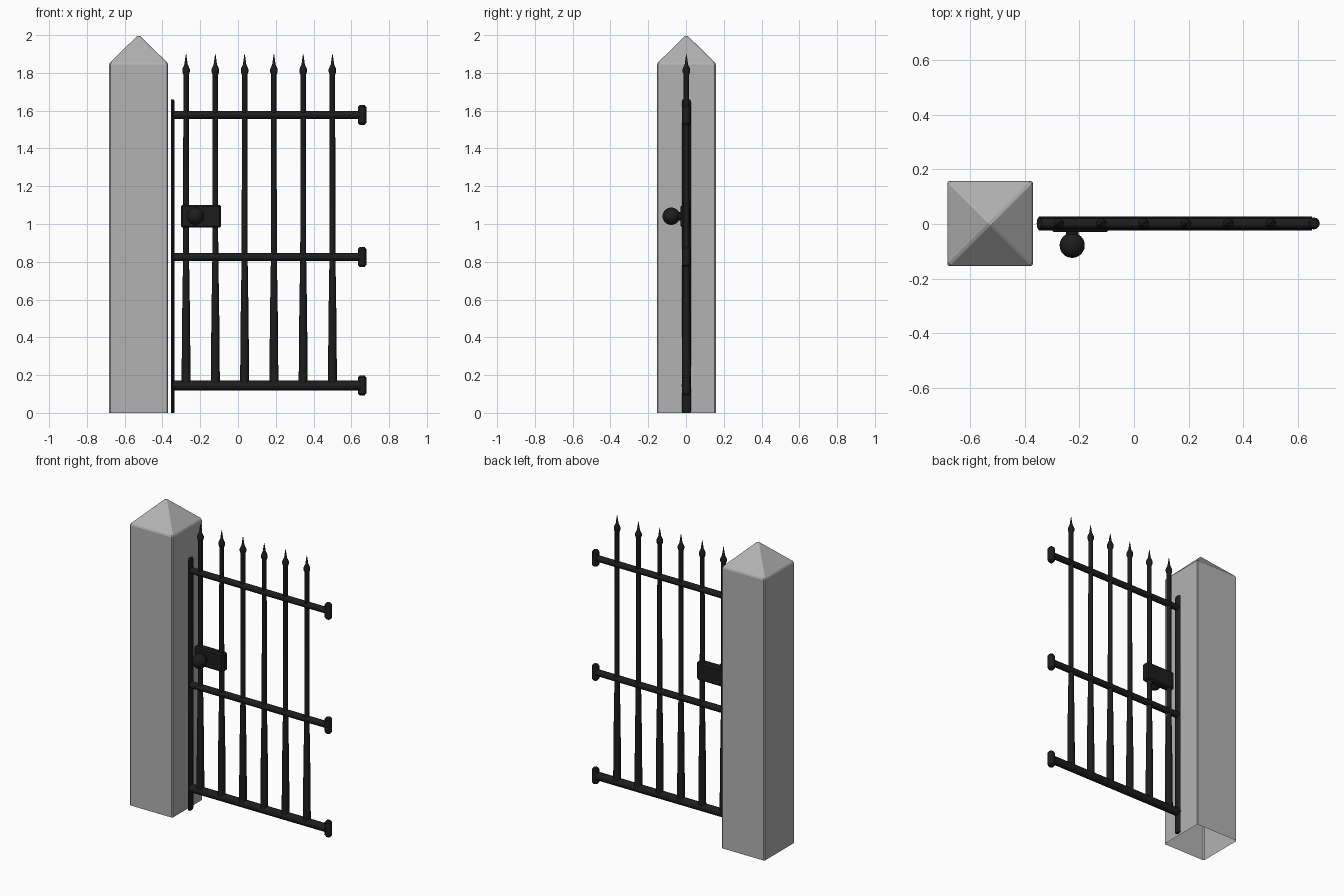
import bpy
import bmesh
from math import radians
from mathutils import Matrix, Vector

if "Cube" in bpy.data.objects:
    bpy.data.objects.remove(bpy.data.objects["Cube"], do_unlink=True)


def material(name, rgb):
    mat = bpy.data.materials.new(name)
    mat.use_nodes = True
    mat.diffuse_color = (*rgb, 1)
    mat.node_tree.nodes["Principled BSDF"].inputs["Base Color"].default_value = (*rgb, 1)
    return mat


STONE = material("grey_stone", (0.45, 0.45, 0.45))
IRON = material("black_iron", (0.012, 0.012, 0.012))
GATE_Y = 0.002


def finish(name, bm, mat, smooth=True, bevel=0):
    mesh = bpy.data.meshes.new(name)
    bmesh.ops.recalc_face_normals(bm, faces=bm.faces)
    bm.to_mesh(mesh)
    bm.free()
    mesh.materials.append(mat)
    obj = bpy.data.objects.new(name, mesh)
    bpy.context.collection.objects.link(obj)
    if bevel:
        mod = obj.modifiers.new("soft_edges", "BEVEL")
        mod.width = bevel
        mod.segments = 1
        mod.limit_method = "ANGLE"
    if smooth:
        bpy.ops.object.select_all(action="DESELECT")
        obj.select_set(True)
        bpy.context.view_layer.objects.active = obj
        bpy.ops.object.shade_smooth_by_angle(angle=radians(35))
    return obj


def turned(name, profile, location, sides=12, axis="Z", squash=1):
    """Solid of revolution from (radius, height) pairs, closed at both ends."""
    bm = bmesh.new()
    rings = []
    for radius, height in profile:
        ring = bmesh.ops.create_circle(bm, segments=sides, radius=radius)["verts"]
        for v in ring:
            v.co.x *= squash
            v.co.z = height
        rings.append(ring)
    for low, high in zip(rings, rings[1:]):
        for i in range(sides):
            j = (i + 1) % sides
            bm.faces.new((low[i], low[j], high[j], high[i]))
    bm.faces.new(rings[0])
    bm.faces.new(rings[-1])
    turn = {"Z": Matrix(), "X": Matrix.Rotation(radians(90), 4, "Y"),
            "Y": Matrix.Rotation(radians(90), 4, "X")}[axis]
    bm.transform(Matrix.Translation(location) @ turn)
    return finish(name, bm, IRON)


# Stone pillar: hollow square shaft with a pyramid cap, open underneath
bm = bmesh.new()
half = 0.156
corners = [(-half, -half), (half, -half), (half, half), (-half, half)]
base = [bm.verts.new((x, y, 0)) for x, y in corners]
shoulder = [bm.verts.new((x, y, 1.85)) for x, y in corners]
apex = bm.verts.new((0, 0, 2.003))
for i in range(4):
    j = (i + 1) % 4
    bm.faces.new((base[i], base[j], shoulder[j], shoulder[i]))
    bm.faces.new((shoulder[i], shoulder[j], apex))
bm.transform(Matrix.Translation((-0.526, GATE_Y, 0)))
finish("stone_pillar", bm, STONE, smooth=False, bevel=0.006)

# Flat upright beside the pillar
turned("hinge_upright", [(0.02, 0), (0.024, 0.01), (0.024, 1.645), (0.02, 1.658)],
       (-0.346, GATE_Y, 0), squash=0.4)

# Rails, each with a rounded upright end stop
for label, z, radius in (("bottom", 0.145, 0.026), ("middle", 0.825, 0.021), ("top", 1.577, 0.02)):
    turned(label + "_rail", [(radius, -0.348), (radius, 0.65)], (0, GATE_Y, z), axis="X")
    turned(label + "_rail_end", [(0.014, -0.052), (0.022, -0.042), (0.022, 0.042), (0.014, 0.052)],
           (0.657, GATE_Y, z))

# Tapering bars with spear tips
bar_profile = [(0.024, 0.145), (0.021, 0.5), (0.0155, 0.85), (0.0145, 1.79), (0.02, 1.805),
               (0.02, 1.82), (0.009, 1.845), (0.001, 1.9)]
for i in range(6):
    turned("bar_%d" % (i + 1), bar_profile, (-0.275 + 0.155 * i, GATE_Y, 0))

# Lock box, knob stem and round knob
bm = bmesh.new()
bmesh.ops.create_cube(bm, size=1)
bm.transform(Matrix.Translation((-0.196, -0.004, 1.041)) @ Matrix.Diagonal((0.213, 0.05, 0.121, 1)))
finish("lock_box", bm, IRON, smooth=False, bevel=0.009)
turned("knob_stem", [(0.024, 0.02), (0.02, 0.06)], (-0.226, 0, 1.041), axis="Y")
bm = bmesh.new()
bmesh.ops.create_uvsphere(bm, u_segments=24, v_segments=14, radius=0.046)
bm.transform(Matrix.Translation(Vector((-0.226, -0.078, 1.041))))
finish("round_knob", bm, IRON)
